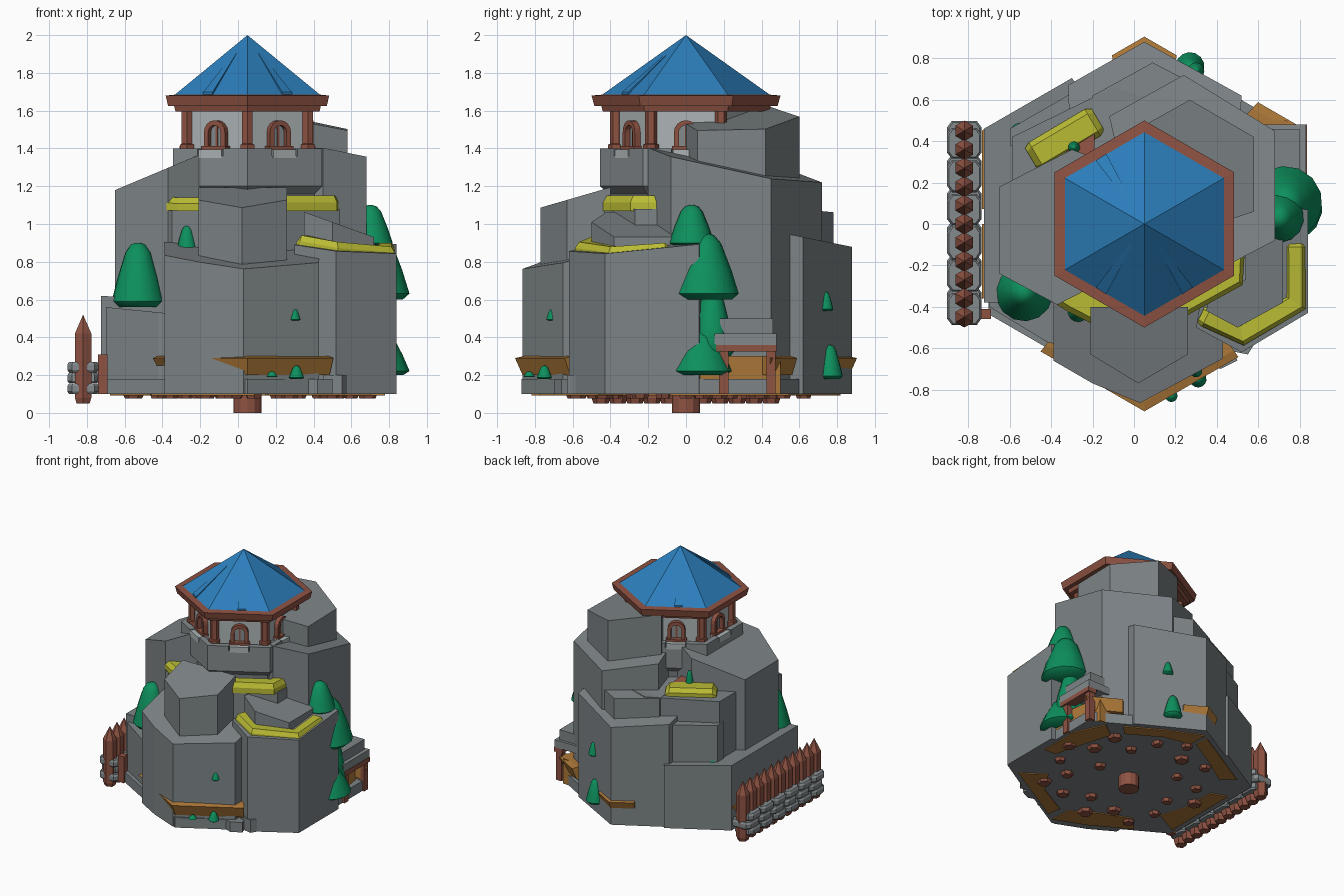
import bpy, bmesh, math, random
from mathutils import Matrix, Vector

if "Cube" in bpy.data.objects:
    bpy.data.objects.remove(bpy.data.objects["Cube"])

random.seed(4)
CX = 0.05  # axis of the hexagonal tower


def mat(name, r, g, b):
    m = bpy.data.materials.new(name)
    m.diffuse_color = (r, g, b, 1)
    m.use_nodes = True
    m.node_tree.nodes["Principled BSDF"].inputs["Base Color"].default_value = m.diffuse_color
    return m


ROCK = mat("rock_grey", 0.205, 0.23, 0.24)
WALL = mat("wall_light_grey", 0.42, 0.46, 0.47)
STONE = mat("stone_grey", 0.23, 0.255, 0.265)
WOOD = mat("red_brown_wood", 0.27, 0.085, 0.055)
ROOF = mat("roof_blue", 0.025, 0.21, 0.50)
EARTH = mat("ochre_earth", 0.42, 0.19, 0.04)
GRASS = mat("yellow_grass", 0.49, 0.50, 0.034)
LEAF = mat("leaf_green", 0.004, 0.28, 0.11)


def loft(name, loops, m, tf=None):
    """Bridge a list of equal closed loops and cap both ends."""
    bm = bmesh.new()
    rows = [[bm.verts.new(p) for p in lp] for lp in loops]
    n = len(rows[0])
    for a, b in zip(rows, rows[1:]):
        for i in range(n):
            j = (i + 1) % n
            bm.faces.new((a[i], a[j], b[j], b[i]))
    bm.faces.new(rows[0])
    bm.faces.new(rows[-1])
    bmesh.ops.remove_doubles(bm, verts=bm.verts, dist=1e-5)
    bmesh.ops.recalc_face_normals(bm, faces=bm.faces)
    if tf:
        bm.transform(tf)
    me = bpy.data.meshes.new(name)
    bm.to_mesh(me)
    bm.free()
    me.materials.append(m)
    ob = bpy.data.objects.new(name, me)
    bpy.context.collection.objects.link(ob)
    return ob


def ring(x, y, z, r, n=6, turn=math.pi / 2):
    return [(x + r * math.cos(turn + math.tau * i / n),
             y + r * math.sin(turn + math.tau * i / n), z) for i in range(n)]


def turned(name, x, y, prof, m, n=6, turn=math.pi / 2):
    """Faceted solid of revolution from (radius, z) pairs."""
    return loft(name, [ring(x, y, z, max(r, 1e-6), n, turn) for r, z in prof], m)


def rock(name, pts, z0, h, sx=0.0, sy=0.0, m=ROCK):
    """Prism with a sloping top z = h + sx*x + sy*y."""
    return loft(name, [[(x, y, z0) for x, y in pts],
                       [(x, y, h + sx * x + sy * y) for x, y in pts]], m)


def box(name, x0, x1, y0, y1, z0, z1, m):
    return rock(name, [(x0, y0), (x1, y0), (x1, y1), (x0, y1)], z0, z1, m=m)


def strip(name, path, w, h):
    """Rounded grass strip swept along a path, with softened ends."""
    P = [Vector(p) for p in path]
    stations = []
    for i, p in enumerate(P):
        d = (P[min(i + 1, len(P) - 1)] - P[max(i - 1, 0)]).normalized()
        stations.append((p, d, 1.15 if 0 < i < len(P) - 1 else 1, 1))
    stations.insert(0, (P[0] - stations[0][1] * .03, stations[0][1], .8, .45))
    stations.append((P[-1] + stations[-1][1] * .03, stations[-1][1], .8, .45))
    loops = []
    for p, d, kw, kh in stations:
        s = Vector((d.y, -d.x, 0)).normalized() * w / 2 * kw
        loops.append([p + s * a + Vector((0, 0, h * kh * b)) for a, b in
                      ((-1, 0), (-1, .55), (-.65, 1), (.65, 1), (1, .55), (1, 0))])
    return loft(name, loops, GRASS)


def hexpoint(t, r):
    """Point on a hexagon outline, t counted in corners from the back corner."""
    c = [Vector(p) for p in ring(CX, 0, 0, r)]
    return c[int(t) % 6].lerp(c[(int(t) + 1) % 6], t % 1)


# ground: stone base, centre peg and pebbles underneath
turned("base_plate", CX, 0, [(0.87, 0.1), (0.87, 0.18)], ROCK)
turned("centre_peg", CX, 0, [(0.075, 0.0), (0.075, 0.1)], WOOD, 12)
for i in range(22):
    a, r = i * 2.4, 0.27 + 0.38 * math.sqrt(i / 22)
    s = random.uniform(0.04, 0.06)
    turned("pebble", CX + r * math.cos(a), r * math.sin(a),
           [(s * .8, 0.075), (s, 0.1)], WOOD, 6, a)
# broken earth rim around the base (start and end in corners) and earth below
for t0, t1, d in ((-.2, .2, .2), (.9, 1.42, .26), (1.5, 1.9, .22), (2.36, 2.44, .1),
                  (2.72, 3.58, .2), (5.0, 5.3, .2)):
    mid = [t for t in (0, 1, 3, 5) if t0 < t < t1] or [(t0 + t1) / 2]
    ts = (t0, mid[0], t1)
    rows = []
    for r, z in ((.865, .3 - d * .5), (.905, .29), (.86, .3)):
        out = [hexpoint(t % 6, r) for t in ts]
        back = [hexpoint(t % 6, .72) for t in reversed(ts)]
        rows.append([p + Vector((0, 0, z)) for p in out + back])
    loft("earth_rim", rows, EARTH)
for t in (.1, 1.2, 2.3, 3.15, 4.4, 5.3):
    ts = (t, t + .4, t + .75)
    pts = [hexpoint(k % 6, .84) for k in ts] + \
          [hexpoint(k % 6, random.uniform(.6, .74)) for k in reversed(ts)]
    loft("earth_below", [[p + Vector((0, 0, z)) for p in pts] for z in (.093, .1)], EARTH)

# rock columns of the cliff
rock("core_ledge", [(-.59, -.24), (0, -.58), (.54, -.27), (.54, .3), (.1, .6),
                    (-.1, .66), (-.59, .42)], .1, 1.08)
rock("front_rock", [(-.39, -.3), (-.39, -.66), (-.2, -.77), (.03, -.865), (.43, -.65),
                    (.43, -.3)], .1, .98, -.05, .25)
rock("front_upper_rock", [(-.21, -.4), (-.21, -.63), (.02, -.77), (.26, -.63),
                          (.26, -.4)], .7, 1.31, 0, .29)
rock("right_rock", [(.3, -.5), (.52, -.62), (.84, -.43), (.84, .07), (.4, .1)],
     .1, .97, -.1, .1)
rock("right_rock_slab", [(.35, -.42), (.5, -.5), (.72, -.38), (.72, -.05), (.4, 0)],
     .8, 1.19, -.36)
rock("left_front_rock", [(-.7, -.2), (-.7, -.4), (-.42, -.57), (-.3, -.6), (-.3, -.2)],
     .1, .49, -.1)
rock("left_rock", [(-.725, .46), (-.3, .705), (0, .3), (-.3, -.38), (-.725, -.38)],
     .1, .59, -.04)
rock("left_middle_rock", [(-.6, .38), (-.6, .46), (-.2, .69), (.1, .6), (.1, .3)],
     .1, .93, 0, -.05)
rock("left_upper_rock", [(-.65, .18), (-.65, -.24), (-.37, -.39), (0, -.2), (0, .25),
                         (-.3, .36)], .1, 1.453, .42)
rock("back_low_rock", [(.05, .88), (-.32, .67), (-.3, .3), (.5, .3), (.52, .62)],
     .1, 1.055, 0, -.2)
rock("back_middle_rock", [(-.2, .62), (.09, .78), (.32, .66), (.3, .3), (-.2, .3)],
     .1, 1.14, 0, -.1)
rock("back_tall_rock", [(.68, -.08), (.68, .45), (.24, .72), (-.12, .52), (0, 0),
                        (.45, -.2)], .1, 1.40, -.09, -.22)
rock("back_summit_rock", [(.58, .06), (.58, .42), (.27, .6), (-.07, .41), (.1, .1),
                          (.4, .0)], 1.0, 1.61, -.2, .02)
rock("front_boulder", [(.36, -.68), (.42, -.7), (.5, -.66), (.48, -.6)], .1, .18)
rock("right_boulder", [(.45, -.61), (.55, -.63), (.6, -.55), (.5, -.5)], .1, .2)
rock("brown_boulder", [(-.33, .33), (-.3, .46), (-.19, .46), (-.19, .33)],
     1.05, 1.2, .1, -.1, WOOD)

# yellow grass on the ledges
strip("front_left_grass", [(-.5, -.23, 1.08), (-.28, -.36, 1.07), (-.02, -.5, 1.07)], .13, .07)
strip("front_right_grass", [(.2, -.41, 1.07), (.48, -.25, 1.07), (.48, -.13, 1.07)], .11, .08)
strip("right_grass", [(.35, -.45, .87), (.52, -.53, .835), (.78, -.38, .81),
                      (.78, -.11, .83)], .1, .07)
strip("back_left_grass", [(-.47, .33, 1.07), (-.2, .49, 1.07)], .15, .07)

# trees and bushes: (x, y, z low, z high, radius)
for x, y, z0, z1, r in ((.7, .03, .88, 1.1, .12), (.73, .1, .6, .95, .18),
                        (.74, .08, .2, .44, .17), (.72, .14, .3, .66, .12),
                        (-.53, -.33, .56, .9, .14),
                        (-.27, -.42, .83, .99, .06), (-.29, .37, 1.08, 1.23, .035),
                        (.27, .76, .18, .36, .07), (.3, .74, .54, .64, .04),
                        (-.55, .44, .55, .66, .07), (.3, -.71, .49, .55, .03),
                        (.31, -.75, .18, .25, .04), (.18, -.83, .19, .22, .03)):
    h = z1 - z0
    tree = turned("green_tree", x, y, [(r * .8, z0), (r, z0 + h * .09), (r * .78, z0 + h * .45),
                                       (r * .48, z0 + h * .85), (r * .28, z0 + h * .97),
                                       (r * .1, z1)], LEAF, 14, .3)
    bpy.context.view_layer.objects.active = tree
    bpy.ops.object.select_all(action='DESELECT')
    tree.select_set(True)
    bpy.ops.object.shade_smooth_by_angle(angle=math.radians(50))

# tower body with parapet and corner merlons
turned("tower_parapet", CX, 0, [(.4, 1.1), (.41, 1.16), (.455, 1.2), (.455, 1.36)], STONE)
turned("tower_wall", CX, 0, [(.365, 1.3), (.365, 1.62)], WALL)
outer = [Vector(p) for p in ring(CX, 0, 1.35, .455)]
inner = [Vector(p) for p in ring(CX, 0, 1.35, .405)]


def bar(x, y, z):
    return [(-x, 0, z), (x, 0, z), (x, y, z), (-x, y, z)]


def arch(r):
    return [(r, 1.4)] + [(r * math.cos(t * math.pi / 8), 1.485 + r * math.sin(t * math.pi / 8))
                         for t in range(9)] + [(-r, 1.4)]


for i in range(6):
    pts = []
    for c, order in ((outer, (-1, 0, 1)), (inner, (1, 0, -1))):
        pts += [c[i].lerp(c[(i + k) % 6], .33 if k else 0) for k in order]
    loft("merlon", [pts, [p + Vector((0, 0, .05)) for p in pts]], STONE)
    a = math.pi / 2 + i * math.pi / 3
    # corner post
    turned("corner_post", CX + .37 * math.cos(a), .37 * math.sin(a),
           [(.042, 1.34), (.042, 1.42), (.032, 1.425), (.032, 1.62)], WOOD, 6)
    # arched window in the middle of each wall
    tf = Matrix.Translation((CX, 0, 0)) @ Matrix.Rotation((i + .5) * math.pi / 3, 4, 'Z') \
        @ Matrix.Translation((0, .315, 0))
    big, small = arch(.064), arch(.038)
    loft("window_frame", [[(b[0], 0, b[1]), (b[0], .035, b[1]), (s[0], .035, s[1]),
                           (s[0], 0, s[1])] for b, s in zip(big, small)], WOOD, tf)
    loft("window_pane", [[(x, y, z) for x, z in small] for y in (0, .006)], STONE, tf)
    loft("window_bar", [bar(.006, .012, 1.4), bar(.006, .012, 1.52)], WOOD, tf)
    loft("window_sill", [bar(.075, .045, 1.395), bar(.075, .045, 1.412)], WOOD, tf)
    loft("wall_block", [bar(.07, .08, 1.35), bar(.07, .08, 1.395)], WALL, tf)

# roof with wooden eaves
turned("eave_lower", CX, 0, [(.44, 1.595), (.45, 1.63)], WOOD)
turned("eave_upper", CX, 0, [(.485, 1.625), (.5, 1.68), (.44, 1.685)], WOOD)
turned("roof", CX, 0, [(.45, 1.68), (0, 2.0)], ROOF)
slope = .32 / (.45 * math.cos(math.pi / 6))
for ang in (33, 147, 213):  # raised roof battens on three faces
    tf = Matrix.Translation((CX, 0, 0)) @ Matrix.Rotation(math.radians(ang), 4, 'Z')
    loops = []
    for d, w, h in ((.385, .03, .014), (.12, .008, .002)):
        z = 2.0 - slope * d
        loops.append([(-w, d, z - .01), (w, d, z - .01), (w, d, z + h), (-w, d, z + h)])
    loft("roof_batten", loops, ROOF, tf)

# palisade on the left with stone footing
for i in range(11):
    y = -.45 + .09 * i
    turned("palisade_stake", -.82, y, [(.04, .05), (.05, .08), (.05, .42), (0, .52)], WOOD, 6)
for row in range(3):
    for k in range(6):
        y = -.4 + k * .16 + (.02 if row % 2 else -.01)
        w = random.uniform(.072, .084)
        z = .1 + row * .057
        pts = [(-.06, -w), (.06, -w), (.083, -w * .6), (.083, w * .6),
               (.06, w), (-.06, w), (-.083, w * .6), (-.083, -w * .6)]
        loft("footing_stone", [[(-.82 + px * s, y + py * s, z + dz) for px, py in pts]
                               for s, dz in ((.9, 0), (1, .012), (1, .042), (.9, .056))], STONE)
box("gate_post", -.74, -.69, -.46, -.41, .1, .31, WOOD)

# mine entrance on the right: posts, beam and stone lintel
for y in (.2, .45):
    box("entrance_post", .77, .82, y - .025, y + .025, .1, .36, WOOD)
box("entrance_beam", .76, .835, .16, .48, .325, .36, WOOD)
box("lintel_stone", .6, .83, .15, .48, .36, .42, STONE)
rock("lintel_slab", [(.6, .18), (.8, .18), (.8, .46), (.6, .46)], .42, .5)
rock("entrance_earth", [(.6, .06), (.8, .06), (.74, .5), (.6, .5)], .1, .3, m=EARTH)
